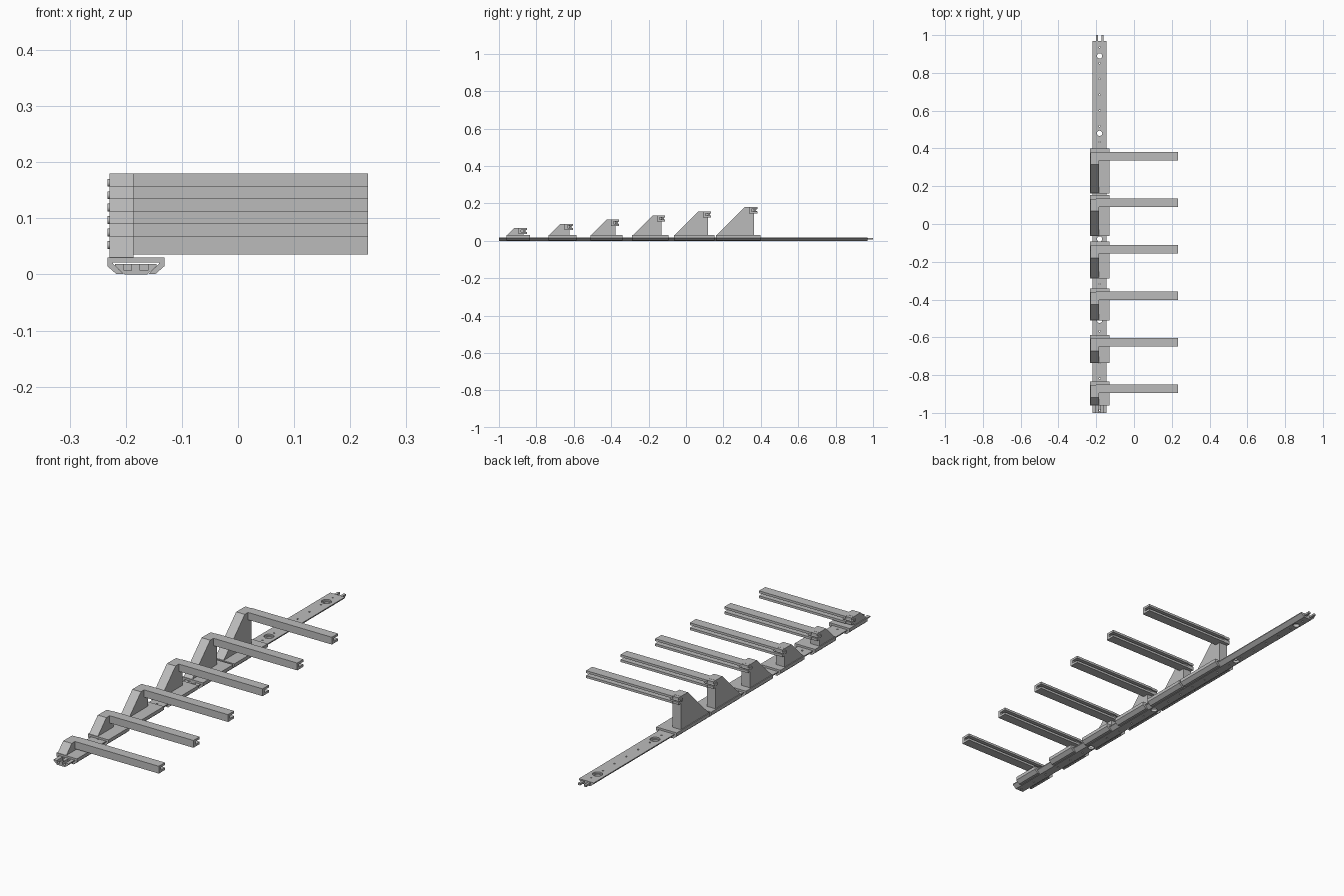
import bpy, bmesh, math
from mathutils import Matrix, Vector

if "Cube" in bpy.data.objects:
    bpy.data.objects.remove(bpy.data.objects["Cube"])

grey = bpy.data.materials.new("light_grey")
grey.use_nodes = True
GREY = (0.5, 0.5, 0.5, 1)
grey.diffuse_color = GREY
grey.node_tree.nodes["Principled BSDF"].inputs["Base Color"].default_value = GREY

RAIL_X = -0.182          # centre line of the rail


def finish(bm, name):
    bmesh.ops.recalc_face_normals(bm, faces=bm.faces[:])
    mesh = bpy.data.meshes.new(name)
    bm.to_mesh(mesh)
    bm.free()
    mesh.materials.append(grey)
    ob = bpy.data.objects.new(name, mesh)
    bpy.context.collection.objects.link(ob)
    return ob


def prism(name, profile, axis, start, end):
    """Extrude a profile along x (points are y, z) or along y (points are x, z)."""
    bm = bmesh.new()
    place = (lambda a, b: (start, a, b)) if axis == "x" else (lambda a, b: (a, start, b))
    face = bm.faces.new([bm.verts.new(place(a, b)) for a, b in profile])
    new = bmesh.ops.extrude_face_region(bm, geom=[face])["geom"]
    step = Vector((end - start, 0, 0)) if axis == "x" else Vector((0, end - start, 0))
    bmesh.ops.translate(bm, vec=step, verts=[v for v in new if isinstance(v, bmesh.types.BMVert)])
    return finish(bm, name)


def add_cylinder(bm, centre, radius, depth, along_x=False, sides=24):
    turn = Matrix.Rotation(math.pi / 2, 4, "Y") if along_x else Matrix()
    bmesh.ops.create_cone(bm, cap_ends=True, segments=sides, radius1=radius, radius2=radius,
                          depth=depth, matrix=Matrix.Translation(centre) @ turn)


def add_box(bm, centre, size):
    bmesh.ops.create_cube(bm, size=1, matrix=Matrix.Translation(centre) @ Matrix.Diagonal((*size, 1)))


def cut(ob, bm):
    """Subtract the shapes in bm from ob."""
    cutter = finish(bm, "cutter")
    cutter.hide_render = True
    mod = ob.modifiers.new("cut", "BOOLEAN")
    mod.operation, mod.solver, mod.object = "DIFFERENCE", "EXACT", cutter
    bpy.context.view_layer.objects.active = ob
    bpy.ops.object.modifier_apply(modifier=mod.name)
    bpy.data.objects.remove(cutter)


def smooth(ob):
    bpy.ops.object.select_all(action="DESELECT")
    ob.select_set(True)
    bpy.context.view_layer.objects.active = ob
    bpy.ops.object.shade_smooth_by_angle(angle=math.radians(35))


def mirrored(half):
    """Half profile (offset from the rail centre, z) closed by its mirror image."""
    return [(RAIL_X + a, b) for a, b in half] + [(RAIL_X - a, b) for a, b in reversed(half)]


# Dovetail rail
rail = prism("rail", mirrored([(0.02, 0), (0.037, 0.015), (0.037, 0.019)]), "y", -1, 0.97)

# Counterbored mounting holes
bores = bmesh.new()
for y in (0.89, 0.48, -0.08, -0.51):
    add_cylinder(bores, (RAIL_X, y, 0.02), 0.021, 0.016)
cut(rail, bores)
holes = bmesh.new()
for y in (0.89, 0.48, -0.08, -0.51):
    add_cylinder(holes, (RAIL_X, y, 0.01), 0.014, 0.06)
# Small pilot holes along the centre line
for i in range(24):
    y = 0.935 - i * 0.0835
    if all(abs(y - big) > 0.03 for big in (0.89, 0.48, -0.08, -0.51)):
        add_cylinder(holes, (RAIL_X, y, 0.01), 0.004, 0.06, sides=10)
# Sockets in the front end
for side in (-1, 1):
    add_box(holes, (RAIL_X + side * 0.0145, -0.99, 0.014), (0.014, 0.06, 0.014))
cut(rail, holes)

# Connecting pins at the back end
for side, label in ((-1, "right"), (1, "left")):
    pin = bmesh.new()
    add_box(pin, (RAIL_X + side * 0.0145, 0.98, 0.0115), (0.011, 0.04, 0.009))
    finish(pin, "pin_" + label)

# Six sliding brackets, each taller than the one in front
CLAMP = [(0.023, 0.001), (0.035, 0.001), (0.051, 0.015), (0.051, 0.03)]
INNER = [(0.023, 0.001), (0.041, 0.019), (0.041, 0.021)]
for i in range(6):
    y = -0.873 + i * 0.2464
    top = 0.069 + i * 0.0222
    low = top - 0.033
    mid = (top + low) / 2
    front = y - 0.045 - (top - 0.03)
    tag = "_" + str(i + 1)

    # Clamp wrapping around the rail
    outline = [(RAIL_X + a, b) for a, b in CLAMP]
    outline += [(RAIL_X - a, b) for a, b in reversed(CLAMP)]
    outline += [(RAIL_X - a, b) for a, b in INNER[1:]]
    outline += [(RAIL_X + a, b) for a, b in reversed(INNER[1:])]
    prism("clamp" + tag, outline, "y", front - 0.003, y + 0.04)

    # Sloped gusset and upright
    prism("support" + tag, [(front, 0.03), (y + 0.004, 0.03), (y + 0.004, top), (y - 0.045, top)],
          "x", -0.229, -0.186)

    # Arm with a groove along its back face
    b, f = y + 0.022, y - 0.022
    arm = [(f, low), (b, low), (b, mid - 0.006), (y - 0.008, mid - 0.006),
           (y - 0.008, mid + 0.006), (b, mid + 0.006), (b, top), (f, top)]
    prism("arm" + tag, arm, "x", -0.2, 0.232)

    # Rear jaws and the clamping bolt that sits in the groove
    jaws = bmesh.new()
    for z in (low + 0.006, top - 0.006):
        add_box(jaws, (-0.2145, y + 0.011, z), (0.029, 0.018, 0.011))
    finish(jaws, "jaws" + tag)
    bolt = bmesh.new()
    add_cylinder(bolt, (-0.207, y + 0.011, mid), 0.0055, 0.05, along_x=True, sides=16)
    add_cylinder(bolt, (-0.2295, y, mid), 0.007, 0.006, along_x=True, sides=16)
    smooth(finish(bolt, "bolt" + tag))
